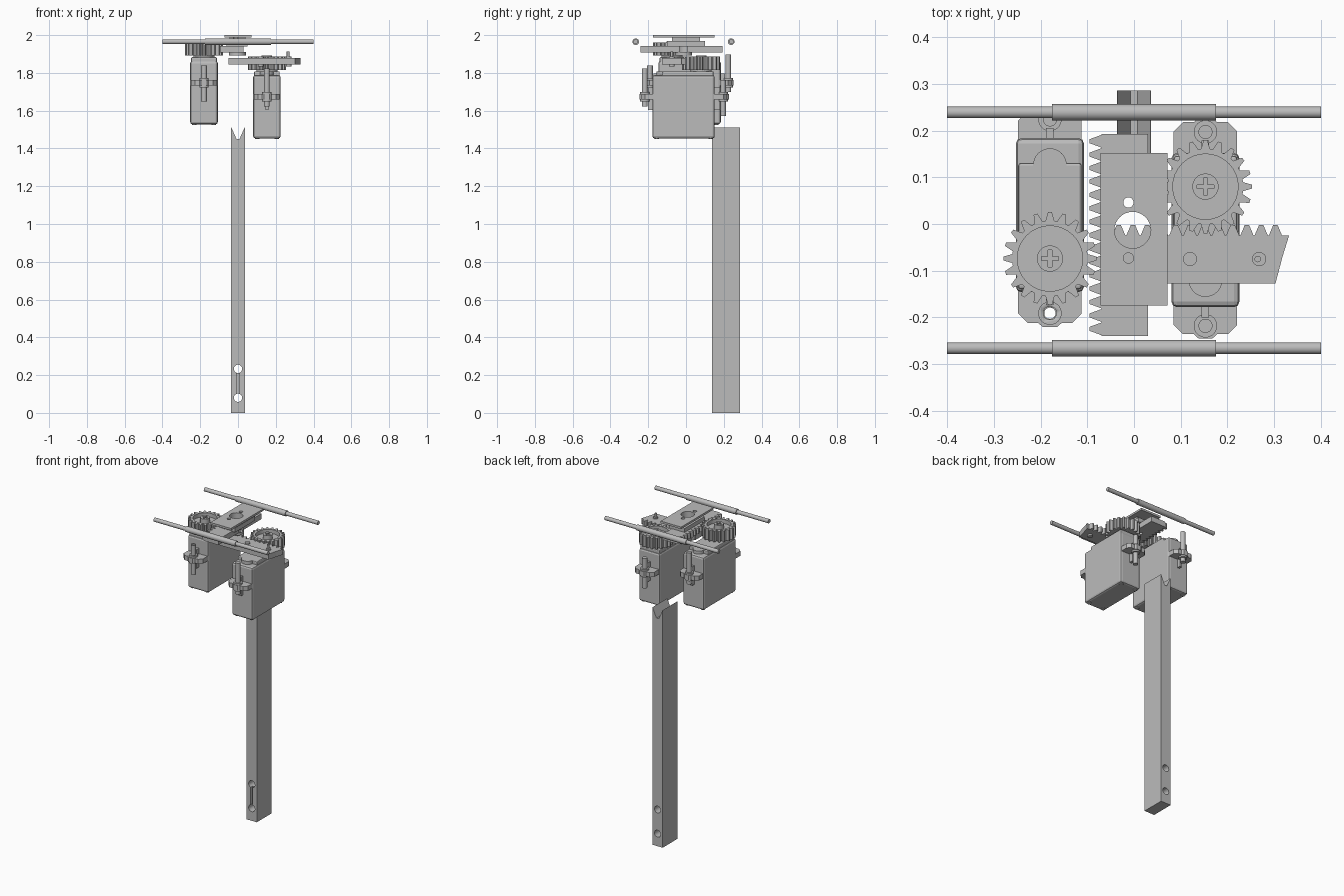
import bpy, bmesh, math
from mathutils import Matrix

cube = bpy.data.objects.get("Cube")
if cube:
    bpy.data.objects.remove(cube, do_unlink=True)

grey = bpy.data.materials.new("plain grey")
grey.use_nodes = True
GREY = (0.5, 0.5, 0.5, 1)
grey.diffuse_color = GREY
grey.node_tree.nodes["Principled BSDF"].inputs["Base Color"].default_value = GREY


def finish(name, bm, smooth=False):
    bmesh.ops.recalc_face_normals(bm, faces=bm.faces)
    mesh = bpy.data.meshes.new(name)
    bm.to_mesh(mesh)
    bm.free()
    mesh.materials.append(grey)
    ob = bpy.data.objects.new(name, mesh)
    bpy.context.collection.objects.link(ob)
    if smooth:
        select(ob)
        bpy.ops.object.shade_smooth_by_angle(angle=math.radians(30))
    return ob


def select(ob):
    bpy.ops.object.select_all(action='DESELECT')
    ob.select_set(True)
    bpy.context.view_layer.objects.active = ob


def prism(name, points, z0, z1):
    """Extrude a flat outline from z0 to z1."""
    bm = bmesh.new()
    face = bm.faces.new([bm.verts.new((x, y, z0)) for x, y in points])
    top = bmesh.ops.extrude_face_region(bm, geom=[face])["geom"]
    for v in top:
        if isinstance(v, bmesh.types.BMVert):
            v.co.z = z1
    return finish(name, bm)


def box(name, x0, x1, y0, y1, z0, z1, bevel=0):
    ob = prism(name, [(x0, y0), (x1, y0), (x1, y1), (x0, y1)], z0, z1)
    if bevel:
        bm = bmesh.new()
        bm.from_mesh(ob.data)
        bmesh.ops.bevel(bm, geom=bm.edges[:], offset=bevel, segments=2,
                        profile=0.5, affect='EDGES')
        bm.to_mesh(ob.data)
        bm.free()
    return ob


def cyl(name, x, y, z0, z1, r, axis='Z', sides=32):
    """Cylinder along an axis; z0 and z1 are the ends along that axis."""
    bm = bmesh.new()
    bmesh.ops.create_cone(bm, cap_ends=True, segments=sides, radius1=r, radius2=r, depth=z1 - z0)
    bm.transform(Matrix.Translation((0, 0, (z0 + z1) / 2)))
    if axis != 'Z':
        bm.transform(Matrix.Rotation(math.pi / 2, 4, 'Y' if axis == 'X' else 'X'))
        if axis == 'Y':
            bm.transform(Matrix.Rotation(math.pi, 4, 'Z') @ Matrix.Rotation(0, 4, 'Y'))
    shift = {'Z': (x, y, 0), 'X': (0, x, y), 'Y': (x, 0, y)}[axis]
    bm.transform(Matrix.Translation(shift))
    return finish(name, bm, True)


def cut(ob, *cutters):
    for c in cutters:
        select(ob)
        mod = ob.modifiers.new("cut", 'BOOLEAN')
        mod.object = c
        mod.solver = 'EXACT'
        bpy.ops.object.modifier_apply(modifier=mod.name)
        bpy.data.objects.remove(c, do_unlink=True)
    return ob


def teeth(start, count, pitch, root, tip):
    """Rack tooth outline as (along, out) pairs."""
    pts = []
    for i in range(count):
        a = start + i * pitch
        pts += [(a, root), (a + .32 * pitch, tip), (a + .62 * pitch, tip), (a + .94 * pitch, root)]
    return pts


def gear(name, y, z0, z1, count=20, root=.081, tip=.1):
    pts = []
    for i in range(count):
        for f, r in ((-.38, root), (-.13, tip), (.13, tip), (.38, root)):
            a = (i + f) * math.tau / count
            pts.append((r * math.cos(a), y + r * math.sin(a)))
    wheel = prism(name, pts, z0, z1)
    return cut(wheel, cyl("recess", 0, y, z1 - .025, z1 + .05, .07))


def servo(prefix, x, y, z, turn, hollow):
    """Geared motor, built upright at the origin and then placed."""
    W = .073
    parts = [box(prefix + "_case", -W, W, -.178, .152, 0, .335, .012),
             box(prefix + "_case_cap", -.068, .068, -.125, .146, .32, .355, .006),
             cyl(prefix + "_cap_bulge", 0, -.12, .32, .355, .036),
             cyl(prefix + "_output_collar", 0, .08, .35, .368, .055),
             gear(prefix + "_gear", .08, .363, .433)]
    # Cross-head screw in the middle of the gear
    head = cyl(prefix + "_gear_screw", 0, .08, .40, .438, .028)
    parts.append(cut(head, box("slot", -.018, .018, .076, .084, .428, .5),
                     box("slot", -.004, .004, .062, .098, .428, .5)))
    # Mounting ears with screws
    for side, inner, outer, hole, tag in ((1, .14, .218, .197, "back"), (-1, .165, .236, .218, "front")):
        c = .02
        outline = [(-.068, inner), (.068, inner), (.068, outer - c), (.068 - c, outer),
                   (.025, outer), (.015, outer + .009), (-.015, outer + .009), (-.025, outer),
                   (c - .068, outer), (-.068, outer - c)]
        ear = prism(prefix + "_ear_" + tag, [(px, side * py) for px, py in outline], .205, .235)
        rib = box(prefix + "_rib_" + tag, -.008, .008, *sorted((side * inner, side * (hole - .018))), .15, .27)
        collar = cyl(prefix + "_collar_" + tag, 0, side * hole, .195, .245, .025)
        post = cyl(prefix + "_post_" + tag, 0, side * hole, .12 if side > 0 else .17, .37 if side < 0 else .31, .015)
        if hollow and side > 0:
            for ob in (ear, collar, post):
                cut(ob, cyl("bore", 0, side * hole, 0, 1, .012))
        parts += [ear, rib, collar, post]
    # Case screws underneath
    for sx in (-1, 1):
        for fy in (-.155, .13):
            parts.append(cyl(prefix + "_case_screw", sx * .052, fy, -.004, .01, .012, sides=16))
    place = Matrix.Translation((x, y, z)) @ Matrix.Rotation(turn, 4, 'Z')
    for ob in parts:
        ob.data.transform(place)


servo("left_motor", .153, 0, 1.453, 0, False)
servo("right_motor", -.18, .006, 1.528, math.pi, True)

# Tall column with a notched top, two cross holes and a slot
column = box("column", -.036, .036, .138, .286, 0, 1.512)
notch = prism("notch", [(-.037, -1.515), (-.008, -1.45), (.008, -1.45), (.037, -1.515), (.037, -1.6), (-.037, -1.6)], 0, .5)
notch.data.transform(Matrix.Rotation(-math.pi / 2, 4, 'X'))
cut(column, notch,
    cyl("hole", 0, .08, 0, .5, .022, 'Y'),
    cyl("hole", 0, .233, 0, .5, .022, 'Y'),
    box("slot", -.007, .007, .1, .155, .09, .225))

# Two stepped guide rods
for tag, y in (("back", .239), ("front", -.266)):
    cyl(tag + "_rod", y, 1.965, -.4, .4, .0125, 'X')
    cyl(tag + "_rod_sleeve", y, 1.965, -.176, .176, .0175, 'X')

# Upper slider: toothed plate, spacer block and cover plate
side = [(out, a) for a, out in reversed(teeth(-.238, 15, .0287, -.07, -.095))]
upper = prism("upper_rack", [(.03, -.24), (.03, .193), (-.07, .193)] + side + [(-.07, -.24)], 1.908, 1.943)
spacer = box("slider_spacer", -.06, .05, -.1, .1, 1.94, 1.968)
neck = box("slider_neck", -.045, .04, -.075, .075, 1.965, 1.99)
cover = box("slider_cover", -.072, .072, -.175, .152, 1.987, 2.0)
hub = cyl("slider_hub", -.003, -.013, 1.893, 1.91, .045)
for ob in (upper, spacer, neck, cover, hub):
    cut(ob, cyl("bore", -.003, -.013, 1.8, 2.1, .039))
for ob in (upper, spacer, neck, cover):
    for y in (.046, -.073):
        cut(ob, cyl("bore", -.012, y, 1.8, 2.1, .011))

# Lower slider: cross rack with a slanted end and two pins
prism("lower_rack", [(-.05, -.127), (-.05, -.025)] + teeth(-.047, 12, .0305, -.025, -.002)
      + [(.332, -.025), (.318, -.07), (.303, -.127)], 1.845, 1.88)
for tag, x in (("inner", .12), ("outer", .268)):
    cyl("lower_rack_pin_" + tag, x, -.075, 1.835, 1.888, .015)
cyl("lower_rack_stud", .265, -.075, 1.88, 1.912, .007)
